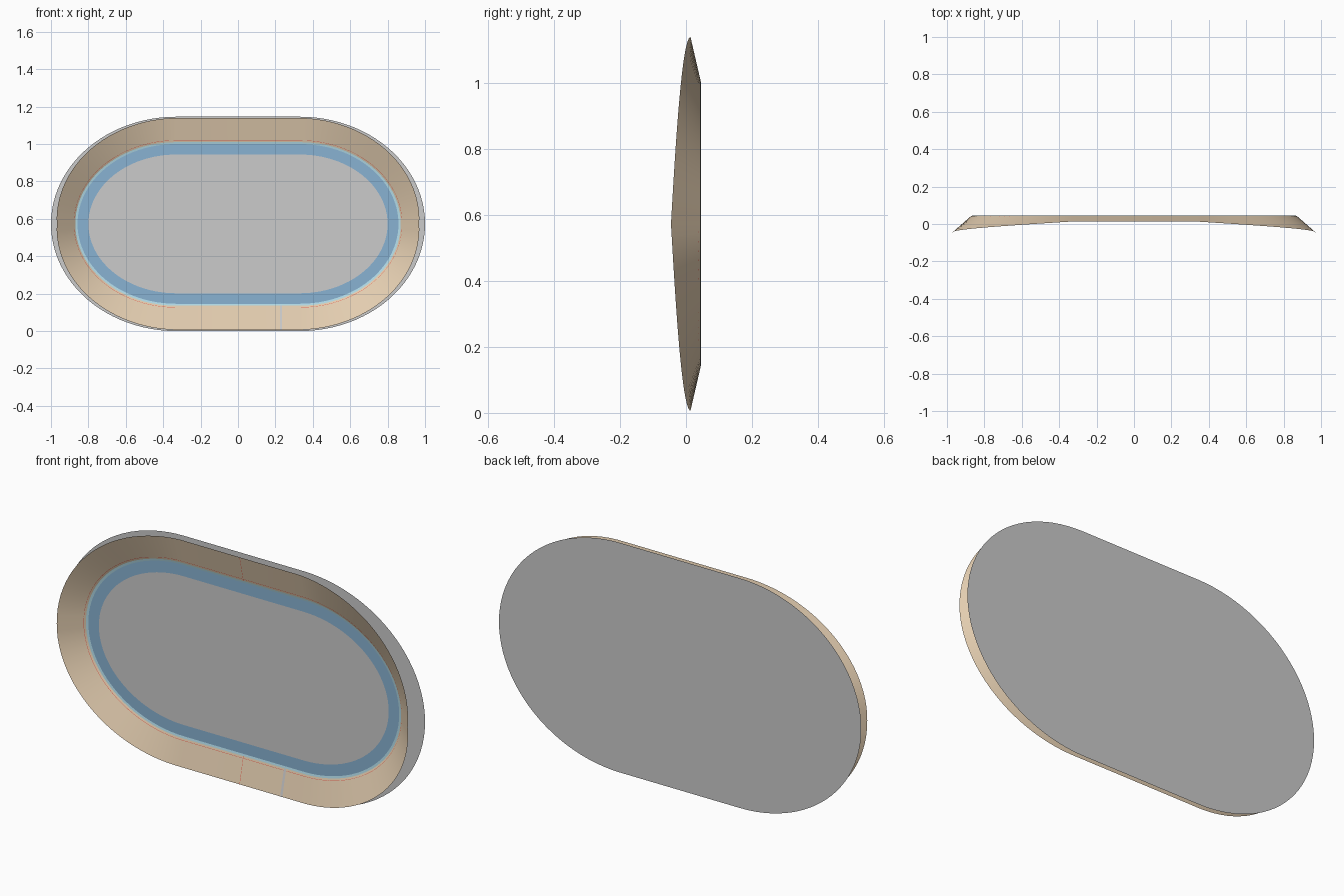
import bpy, bmesh, math

if "Cube" in bpy.data.objects:
    bpy.data.objects.remove(bpy.data.objects["Cube"])

CZ = 0.573      # centre height
SX = 0.33       # half length of the straights
N = 48          # segments per end bend
WIDTH = 0.133   # width of the banked track


def material(name, rgb):
    m = bpy.data.materials.new(name)
    m.diffuse_color = (*rgb, 1)
    m.use_nodes = True
    m.node_tree.nodes["Principled BSDF"].inputs["Base Color"].default_value = m.diffuse_color
    return m


TAN = material("timber", (0.78, 0.62, 0.44))
DARK = material("dark_blue", (0.25, 0.45, 0.65))
LIGHT = material("light_blue", (0.45, 0.72, 0.82))
RED = material("red", (0.8, 0.15, 0.1))
WHITE = material("white", (0.9, 0.9, 0.9))


def stations():
    # Bend parameter of both ends, from the bottom right anticlockwise
    for side, start in ((1, -90), (-1, 90)):
        for i in range(N + 1):
            yield side, math.radians(start + 180 * i / N)


def oval(rx, rz, y):
    return [(s * SX + (rx - SX) * math.cos(t), y, CZ + rz * math.sin(t)) for s, t in stations()]


def track(d):
    # Loop at distance d up the bank, 13 degrees on straights and 42 in the bends
    pts = []
    a, b = 0.87 - SX, 0.437
    for s, t in stations():
        c, n = math.cos(t), math.sin(t)
        bend = math.asin(min(1, abs(c))) / (math.pi / 2)
        bank = math.radians(13 + 29 * bend)
        l = math.hypot(b * c, a * n)
        out = d * math.cos(bank)
        pts.append((s * SX + a * c + out * b * c / l,
                    0.0435 - d * math.sin(bank),
                    CZ + b * n + out * a * n / l))
    return pts


def make(name, verts, faces, mat=None):
    me = bpy.data.meshes.new(name)
    me.from_pydata(verts, [], faces)
    if mat:
        me.materials.append(mat)
    ob = bpy.data.objects.new(name, me)
    bpy.context.collection.objects.link(ob)
    return ob


def ring(name, inner, outer, mat, lift=0):
    k = len(inner)
    verts = [(x, y - lift, z) for x, y, z in inner + outer]
    faces = [(i, k + i, k + (i + 1) % k, (i + 1) % k) for i in range(k)]
    ob = make(name, verts, faces, mat)
    for p in ob.data.polygons:
        p.use_smooth = True
    return ob


def cross_line(name, x, w, side, mat):
    # Stripe across the bank of a straight
    c, s = math.cos(math.radians(13)), math.sin(math.radians(13))
    verts = [(x + dx, 0.0425 - d * s, CZ + side * (0.437 + d * c))
             for dx, d in ((-w, 0), (w, 0), (w, WIDTH), (-w, WIDTH))]
    make(name, verts, [(0, 1, 2, 3) if side > 0 else (3, 2, 1, 0)], mat)


# Flat ground plate at the back
base = oval(1.0, 0.573, 0.0465)
make("base_plate", base, [tuple(reversed(range(len(base))))])

# Flat blue band, light blue edge, and banked track
ring("inner_band", oval(0.80, 0.371, 0.0455), oval(0.858, 0.427, 0.0455), DARK)
ring("edge_band", oval(0.858, 0.427, 0.0455), track(0), LIGHT)
ring("banked_track", track(0), track(WIDTH), TAN)

# Painted lines
ring("red_lane_line", track(0.009), track(0.011), RED, 0.0002)
cross_line("white_cross_line", 0.23, 0.006, -1, WHITE)
for side, label in ((-1, "front"), (1, "rear")):
    cross_line("red_cross_line_" + label, 0.0, 0.001, side, RED)
